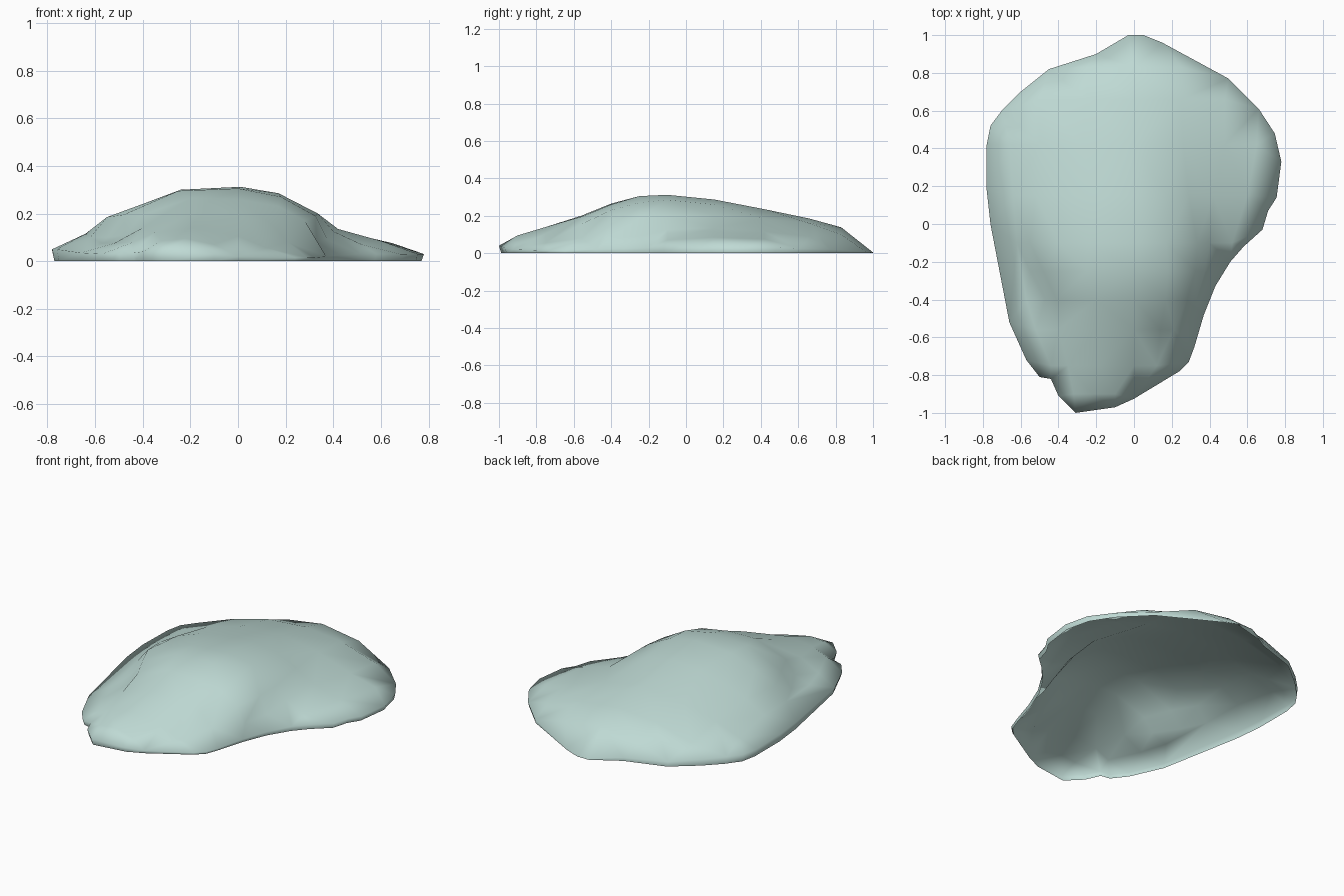
import bpy, bmesh
from mathutils import Vector
from mathutils.geometry import delaunay_2d_cdt

# Outline of the rock, counter-clockwise from the back: x, y, height of the rim lip
rim = [
    (0.05, 1.0, 0.004), (-0.03, 1.0, 0.004), (-0.2, 0.9, 0.02), (-0.45, 0.82, 0.03),
    (-0.6, 0.7, 0.04), (-0.7, 0.6, 0.045), (-0.76, 0.52, 0.045), (-0.78, 0.42, 0.045),
    (-0.78, 0.18, 0.05), (-0.76, 0.0, 0.05), (-0.66, -0.52, 0.035), (-0.57, -0.72, 0.03),
    (-0.5, -0.81, 0.03), (-0.44, -0.82, 0.035), (-0.4, -0.91, 0.04), (-0.31, -1.0, 0.04),
    (-0.1, -0.97, 0.03), (0.0, -0.925, 0.02), (0.24, -0.78, 0.015), (0.29, -0.73, 0.015),
    (0.32, -0.65, 0.015), (0.37, -0.48, 0.02), (0.43, -0.33, 0.025), (0.51, -0.2, 0.03),
    (0.58, -0.12, 0.03), (0.68, -0.03, 0.03), (0.71, 0.07, 0.03), (0.755, 0.14, 0.03),
    (0.78, 0.33, 0.03), (0.745, 0.48, 0.03), (0.66, 0.61, 0.025), (0.5, 0.77, 0.02),
    (0.15, 0.96, 0.008)]

# Cross-sections through the hump: y -> (x, z)
sections = {
    0.83: [(-0.25, 0.1), (0.0, 0.138), (0.25, 0.1)],
    0.66: [(-0.5, 0.1), (-0.25, 0.165), (0.0, 0.185), (0.25, 0.16), (0.48, 0.09)],
    0.42: [(-0.66, 0.085), (-0.5, 0.145), (-0.28, 0.205), (0.0, 0.235), (0.26, 0.185),
           (0.48, 0.115), (0.65, 0.075)],
    0.15: [(-0.64, 0.115), (-0.52, 0.185), (-0.38, 0.235), (-0.2, 0.275), (0.0, 0.287),
           (0.17, 0.26), (0.29, 0.2), (0.42, 0.135), (0.6, 0.085)],
    -0.1: [(-0.62, 0.1), (-0.55, 0.185), (-0.4, 0.24), (-0.24, 0.3), (0.01, 0.312),
           (0.17, 0.285), (0.335, 0.2), (0.4, 0.125), (0.52, 0.07)],
    -0.25: [(-0.55, 0.1), (-0.48, 0.195), (-0.25, 0.295), (0.0, 0.305), (0.18, 0.27),
            (0.325, 0.19), (0.375, 0.09)],
    -0.4: [(-0.57, 0.075), (-0.47, 0.11), (-0.41, 0.19), (-0.2, 0.265), (0.0, 0.26),
           (0.17, 0.23), (0.28, 0.17), (0.33, 0.08)],
    -0.56: [(-0.52, 0.075), (-0.4, 0.14), (-0.2, 0.2), (0.0, 0.195), (0.14, 0.155),
            (0.21, 0.08)],
    -0.75: [(-0.44, 0.08), (-0.35, 0.12), (-0.18, 0.14), (0.0, 0.105), (0.12, 0.055)],
    -0.9: [(-0.32, 0.085), (-0.22, 0.095), (-0.1, 0.07)],
}

# Fill the outline with triangles running through all section points
pts = list(rim) + [(x, y, z) for y, row in sections.items() for x, z in row]
n = len(rim)
out, _, faces, orig, _, _ = delaunay_2d_cdt(
    [Vector(p[:2]) for p in pts], [], [list(range(n))], 1, 1e-5)

bm = bmesh.new()
verts = [bm.verts.new((v.x, v.y, pts[o[0]][2] if o else 0.03)) for v, o in zip(out, orig)]
for f in faces:
    bm.faces.new([verts[i] for i in f])

# Low side wall from the lip to the ground, open underneath
edges = [e for e in bm.edges if e.is_boundary]
wall = bmesh.ops.extrude_edge_only(bm, edges=edges)
for v in wall["geom"]:
    if isinstance(v, bmesh.types.BMVert):
        v.co = (v.co.x * 0.988, v.co.y * (0.988 if v.co.y < 0 else 1), 0)
bmesh.ops.recalc_face_normals(bm, faces=bm.faces)
if sum(f.normal.z for f in bm.faces) < 0:
    bmesh.ops.reverse_faces(bm, faces=bm.faces)
for f in bm.faces:
    f.smooth = True

mesh = bpy.data.meshes.new("rock_shell")
bm.to_mesh(mesh)
bm.free()
rock = bpy.data.objects.new("rock_shell", mesh)
bpy.context.collection.objects.link(rock)

mat = bpy.data.materials.new("pale_green_stone")
mat.diffuse_color = (0.52, 0.7, 0.66, 1)
mesh.materials.append(mat)
